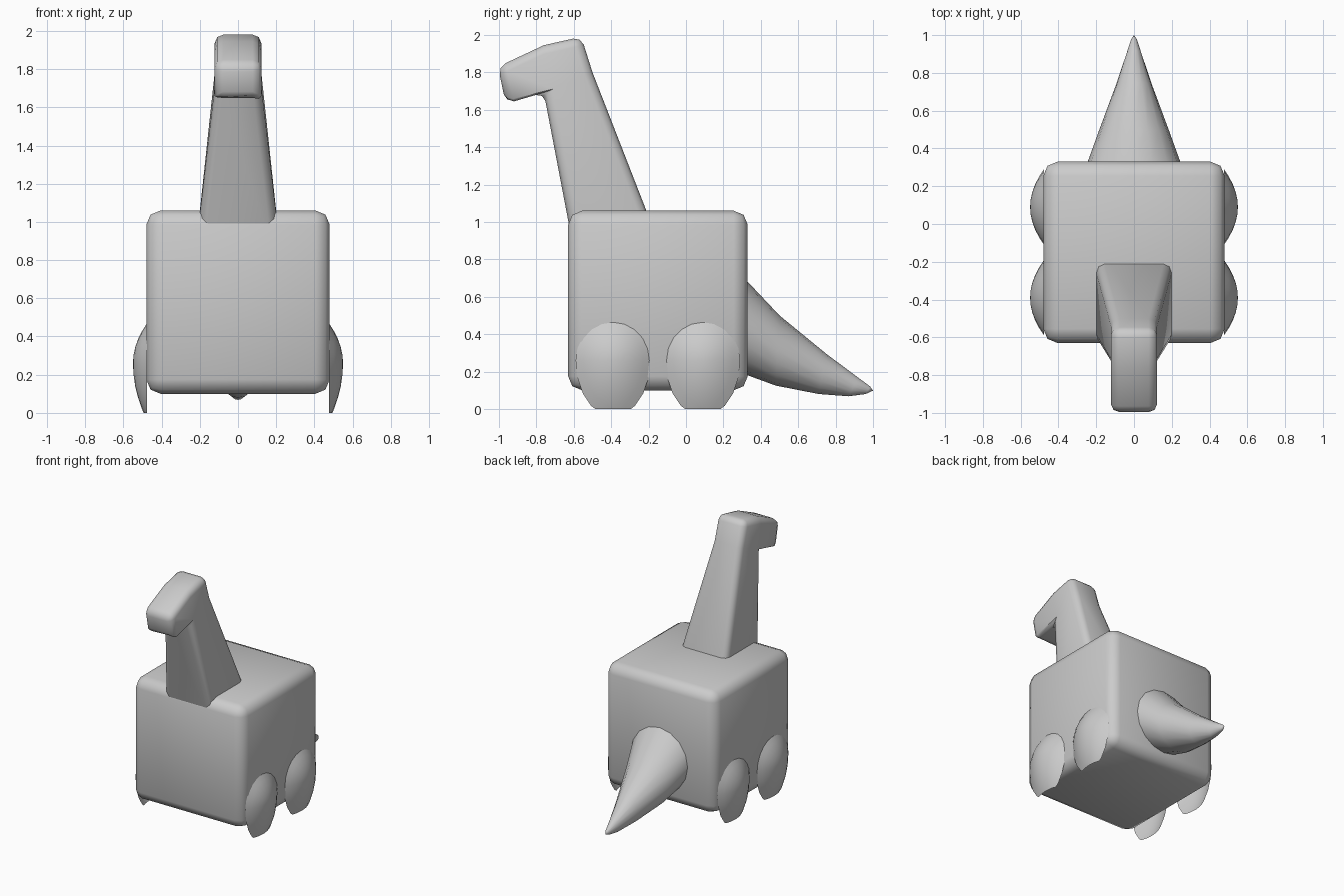
import bpy, bmesh, math

if "Cube" in bpy.data.objects:
    bpy.data.objects.remove(bpy.data.objects["Cube"])

grey = bpy.data.materials.new("stone grey")
grey.diffuse_color = (0.6, 0.6, 0.6, 1)
grey.use_nodes = True
grey.node_tree.nodes["Principled BSDF"].inputs["Base Color"].default_value = grey.diffuse_color


def finish(name, bm, angle, bevel=0):
    """Turn a bmesh into a smooth shaded object, optionally with rounded edges."""
    bmesh.ops.recalc_face_normals(bm, faces=bm.faces)
    mesh = bpy.data.meshes.new(name)
    bm.to_mesh(mesh)
    bm.free()
    mesh.materials.append(grey)
    obj = bpy.data.objects.new(name, mesh)
    bpy.context.collection.objects.link(obj)
    bpy.ops.object.select_all(action='DESELECT')
    obj.select_set(True)
    bpy.context.view_layer.objects.active = obj
    if bevel:
        mod = obj.modifiers.new("rounded edges", 'BEVEL')
        mod.width, mod.segments = bevel, 2
        mod.limit_method, mod.angle_limit = 'ANGLE', math.radians(40)
        bpy.ops.object.modifier_apply(modifier=mod.name)
    bpy.ops.object.shade_smooth_by_angle(angle=math.radians(angle))
    return obj


# Body: rounded cube
bm = bmesh.new()
bmesh.ops.create_cube(bm, size=0.96)
bmesh.ops.translate(bm, verts=bm.verts, vec=(0, -0.15, 0.58))
finish("body", bm, 50, 0.075)

# Neck and head: side profile (y, z, half width), bent forward at the top
profile = [(-0.60, 0.85, 0.222), (-0.13, 0.85, 0.222), (-0.50, 1.80, 0.122),
           (-0.56, 1.99, 0.122), (-0.76, 1.945, 0.122), (-1.005, 1.83, 0.122),
           (-0.965, 1.638, 0.122), (-0.76, 1.69, 0.122)]
bm = bmesh.new()
left = [bm.verts.new((-w, y, z)) for y, z, w in profile]
right = [bm.verts.new((w, y, z)) for y, z, w in profile]
for side in (left, right):
    for quad in ((0, 1, 2, 7), (7, 2, 3, 4), (7, 4, 5, 6)):
        bm.faces.new([side[i] for i in quad])
for i in range(8):
    j = (i + 1) % 8
    bm.faces.new((left[i], left[j], right[j], right[i]))
finish("neck_and_head", bm, 50, 0.045)

# Tail: drooping cone through tilted rings (top y, z, bottom y, z, half width)
rings = [(0.28, 0.73, 0.28, 0.20, 0.262), (0.33, 0.68, 0.33, 0.18, 0.245),
         (0.50, 0.50, 0.48, 0.125, 0.187), (0.75, 0.295, 0.71, 0.08, 0.098),
         (0.92, 0.168, 0.87, 0.068, 0.042), (0.985, 0.12, 0.96, 0.08, 0.017)]
SIDES = 16
bm = bmesh.new()
loops = []
for ty, tz, by, bz, w in rings:
    loop = []
    for i in range(SIDES):
        a = math.tau * i / SIDES
        t = (1 + math.cos(a)) / 2
        loop.append(bm.verts.new((w * math.sin(a), by + (ty - by) * t, bz + (tz - bz) * t)))
    loops.append(loop)
for a, b in zip(loops, loops[1:]):
    for i in range(SIDES):
        j = (i + 1) % SIDES
        bm.faces.new((a[i], a[j], b[j], b[i]))
bm.faces.new(loops[0])
tip = bm.verts.new((0, 1.0, 0.098))
for i in range(SIDES):
    bm.faces.new((loops[-1][i], loops[-1][(i + 1) % SIDES], tip))
finish("tail", bm, 60)


# Legs: shallow egg-shaped domes on the sides, cut flat at the ground
def leg(name, sx, cy):
    bm = bmesh.new()
    n, steps = 20, 5
    centre = bm.verts.new((sx * 0.55, cy, 0.26))
    previous = None
    for k in range(1, steps + 1):
        r = k / steps
        loop = []
        for i in range(n):
            a = math.tau * i / n
            height = 0.21 if math.sin(a) > 0 else 0.30
            loop.append(bm.verts.new((sx * (0.476 + 0.074 * (1 - r * r)),
                                      cy + 0.2 * r * math.cos(a),
                                      0.26 + height * r * math.sin(a))))
        for i in range(n):
            j = (i + 1) % n
            if previous:
                bm.faces.new((previous[i], previous[j], loop[j], loop[i]))
            else:
                bm.faces.new((centre, loop[i], loop[j]))
        previous = loop
    bmesh.ops.bisect_plane(bm, geom=bm.verts[:] + bm.edges[:] + bm.faces[:],
                           plane_co=(0, 0, 0), plane_no=(0, 0, -1), clear_outer=True)
    bmesh.ops.recalc_face_normals(bm, faces=bm.faces)
    # Make sure the open shell faces away from the body
    if sum(f.normal.x for f in bm.faces) * sx < 0:
        bmesh.ops.reverse_faces(bm, faces=bm.faces)
    finish(name, bm, 60)


for side, sx in (("left", -1), ("right", 1)):
    leg("front_leg_" + side, sx, -0.39)
    leg("back_leg_" + side, sx, 0.09)
